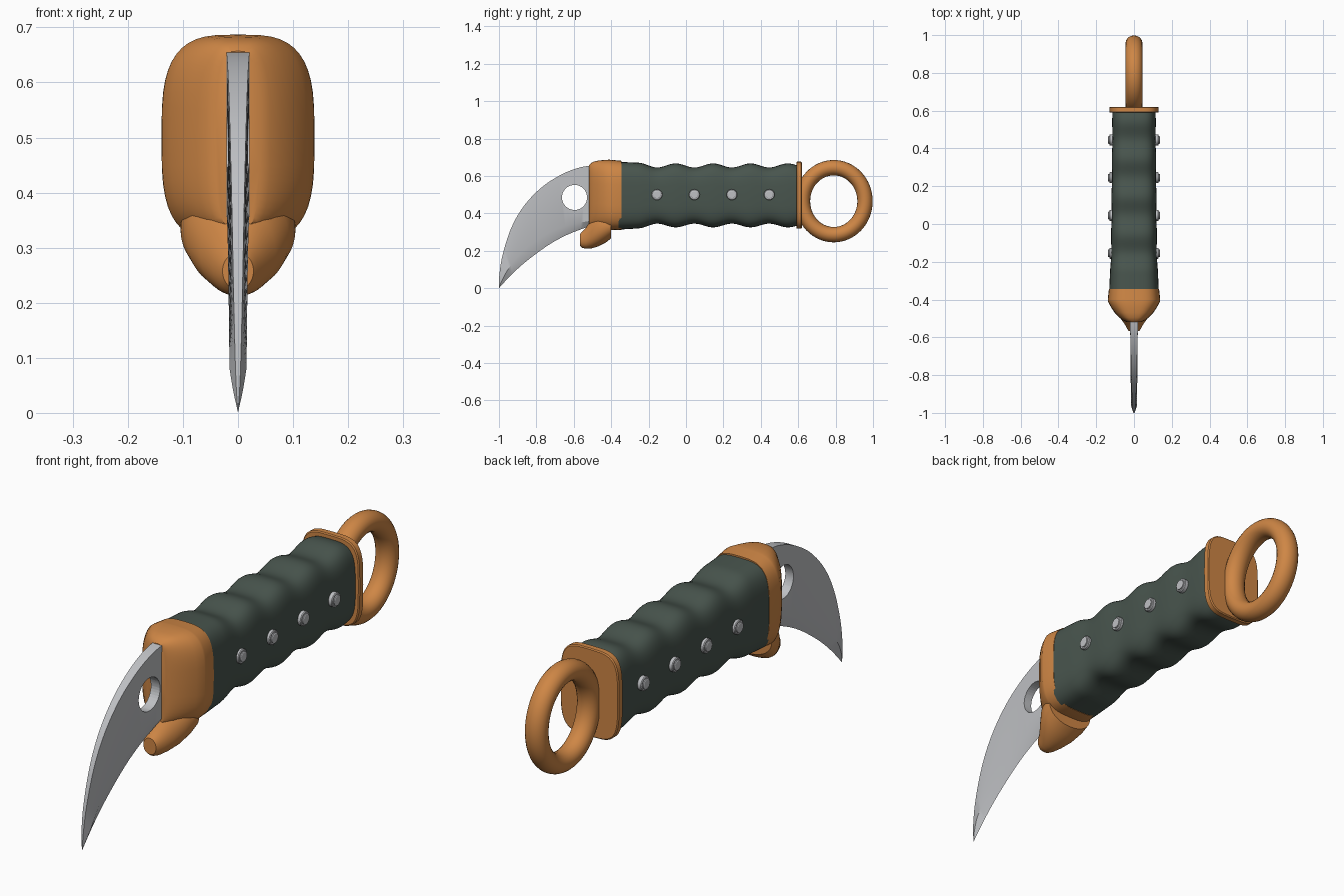
import bpy, bmesh, math
from mathutils import Vector

cube = bpy.data.objects.get("Cube")
if cube:
    bpy.data.objects.remove(cube)


def material(name, rgb):
    m = bpy.data.materials.new(name)
    m.use_nodes = True
    m.diffuse_color = (*rgb, 1)
    m.node_tree.nodes["Principled BSDF"].inputs["Base Color"].default_value = (*rgb, 1)
    return m


ORANGE = material("burnt orange", (0.62, 0.24, 0.06))
GREEN = material("dark green", (0.065, 0.09, 0.075))
STEEL = material("steel", (0.52, 0.53, 0.55))


def finish(name, bm, mat, angle=35):
    bmesh.ops.remove_doubles(bm, verts=bm.verts, dist=1e-5)
    bmesh.ops.recalc_face_normals(bm, faces=bm.faces)
    mesh = bpy.data.meshes.new(name)
    bm.to_mesh(mesh)
    bm.free()
    mesh.materials.append(mat)
    ob = bpy.data.objects.new(name, mesh)
    bpy.context.collection.objects.link(ob)
    smooth(ob, angle)
    return ob


def smooth(ob, angle):
    bpy.ops.object.select_all(action="DESELECT")
    ob.select_set(True)
    bpy.context.view_layer.objects.active = ob
    bpy.ops.object.shade_smooth_by_angle(angle=math.radians(angle))


def skin(bm, rings):
    """Join closed rings of points and cap both ends."""
    loops = [[bm.verts.new(p) for p in ring] for ring in rings]
    n = len(loops[0])
    for a, b in zip(loops, loops[1:]):
        for i in range(n):
            j = (i + 1) % n
            bm.faces.new((a[i], a[j], b[j], b[i]))
    bm.faces.new(loops[0])
    bm.faces.new(loops[-1])


def oval(y, low, high, half_width, power, count=48):
    """Rounded-box cross-section across the length."""
    def bend(v):
        return math.copysign(abs(v) ** (2 / power), v)
    mid, half = (low + high) / 2, (high - low) / 2
    angles = [2 * math.pi * i / count for i in range(count)]
    return [(half_width * bend(math.cos(a)), y, mid + half * bend(math.sin(a)))
            for a in angles]


def loft(name, stations, power, mat, angle=35):
    bm = bmesh.new()
    skin(bm, [oval(*s, power) for s in stations])
    return finish(name, bm, mat, angle)


def spline(points, steps):
    """Smooth curve through the points."""
    pts = [Vector(p) for p in points]
    pts = [2 * pts[0] - pts[1]] + pts + [2 * pts[-1] - pts[-2]]
    out = []
    for a, b, c, d in zip(pts, pts[1:], pts[2:], pts[3:]):
        for k in range(steps):
            t = k / steps
            out.append(0.5 * (2 * b + (c - a) * t + (2 * a - 5 * b + 4 * c - d) * t * t
                              + (3 * b - a - 3 * c + d) * t ** 3))
    return out + [pts[-2]]


# Grip with finger waves
RIVETS = [-0.155 + 0.2 * i for i in range(4)]
stations = []
for i in range(65):
    y = -0.36 + 0.96 * i / 64
    wave = 0.5 - 0.5 * math.cos(2 * math.pi * (y - RIVETS[0]) / 0.2)
    if y < -0.255:
        wave = 1
    flare = max(0, (-0.16 - y) / 0.2)
    top = 0.645 + 0.022 * wave + 0.008 * flare
    bottom = 0.345 - 0.02 * wave - 0.012 * flare
    width = 0.118 - 0.01 * y + 0.003 * wave + 0.007 * flare
    stations.append((y, bottom, top, width))
loft("grip", stations, 3.6, GREEN, 50)

# Bolster between blade and grip
loft("bolster", [
    (-0.345, 0.312, 0.681, 0.133), (-0.40, 0.31, 0.686, 0.139),
    (-0.41, 0.312, 0.687, 0.138), (-0.44, 0.318, 0.685, 0.122),
    (-0.47, 0.323, 0.682, 0.102), (-0.495, 0.327, 0.676, 0.078),
    (-0.51, 0.33, 0.667, 0.058), (-0.519, 0.333, 0.657, 0.04)], 3.3, ORANGE)

# Finger guard below the bolster
loft("finger_guard", [
    (-0.40, 0.267, 0.41, 0.105), (-0.43, 0.243, 0.42, 0.104),
    (-0.47, 0.223, 0.41, 0.092), (-0.505, 0.213, 0.37, 0.068),
    (-0.535, 0.211, 0.322, 0.046), (-0.555, 0.216, 0.302, 0.036),
    (-0.566, 0.225, 0.29, 0.028)], 2.1, ORANGE)

# Pommel plate
loft("pommel_plate", [
    (0.59, 0.322, 0.672, 0.127), (0.594, 0.318, 0.676, 0.131),
    (0.616, 0.318, 0.676, 0.131), (0.62, 0.322, 0.672, 0.127)], 4, ORANGE)

# Finger ring
bm = bmesh.new()
tube = 0.041
rings = []
for i in range(65):
    a = 2 * math.pi * i / 64
    ring = []
    for j in range(20):
        b = 2 * math.pi * j / 20
        r = tube * math.cos(b)
        ring.append((0.045 * math.sin(b), 0.79 + (0.167 + r) * math.cos(a),
                     0.465 + (0.179 + r) * math.sin(a)))
    rings.append(ring)
skin(bm, rings)
bmesh.ops.remove_doubles(bm, verts=bm.verts, dist=1e-5)
bmesh.ops.delete(bm, geom=[f for f in bm.faces if len(f.verts) > 4], context="FACES_ONLY")
finish("finger_ring", bm, ORANGE, 60)

# Rivets on both sides of the grip
for side, label in ((1, "left"), (-1, "right")):
    for k, y in enumerate(RIVETS):
        bm = bmesh.new()
        profile = [(0.09, 0.029), (0.128, 0.029), (0.131, 0.026),
                   (0.131, 0.021), (0.135, 0.021), (0.137, 0.018)]
        skin(bm, [[(side * x, y + r * math.cos(a), 0.5 + r * math.sin(a))
                   for a in (2 * math.pi * i / 20 for i in range(20))]
                  for x, r in profile])
        finish(f"rivet_{label}_{k + 1}", bm, STEEL, 30)

# Curved blade: spine, ridge and cutting edge
spine = spline([(-0.48, 0.66), (-0.58, 0.642), (-0.68, 0.60), (-0.78, 0.532), (-0.87, 0.435),
                (-0.935, 0.32), (-0.98, 0.18), (-0.998, 0.07), (-1.0, 0.0)], 5)
edge = spline([(-0.48, 0.34), (-0.56, 0.315), (-0.64, 0.283), (-0.72, 0.24), (-0.80, 0.185),
               (-0.87, 0.13), (-0.93, 0.075), (-0.975, 0.028), (-1.0, 0.0)], 5)
bm = bmesh.new()
rings = []
for i, (s, e) in enumerate(zip(spine, edge)):
    t = i / (len(spine) - 1)
    taper = min(1, (1 - t) / 0.2)
    back = 0.022 * (1 - t) ** 0.8
    body = (0.021 - 0.007 * t) * taper
    m = s.lerp(e, 0.93 - 0.33 * t)
    rings.append([(back, *s), (body, *m), (0, *e), (-body, *m), (-back, *s)])
tip = rings.pop()[2]
skin(bm, rings)
bmesh.ops.pointmerge(bm, verts=bm.verts[:][-5:] if bm.verts.ensure_lookup_table() is None else [],
                     merge_co=tip)
blade = finish("blade", bm, STEEL, 30)

# Round hole through the blade
bpy.ops.mesh.primitive_cylinder_add(vertices=40, radius=0.067, depth=0.2,
                                    location=(0, -0.596, 0.485),
                                    rotation=(0, math.pi / 2, 0))
cutter = bpy.context.object
cutter.name = "hole_cutter"
cutter.hide_render = True
cutter.data.materials.append(STEEL)
cut = blade.modifiers.new("hole", "BOOLEAN")
cut.operation = "DIFFERENCE"
cut.object = cutter
cut.solver = "EXACT"
bpy.context.view_layer.objects.active = blade
bpy.ops.object.modifier_move_to_index(modifier="hole", index=0)
bpy.ops.object.modifier_apply(modifier="hole")
bpy.data.objects.remove(cutter)
smooth(blade, 30)
